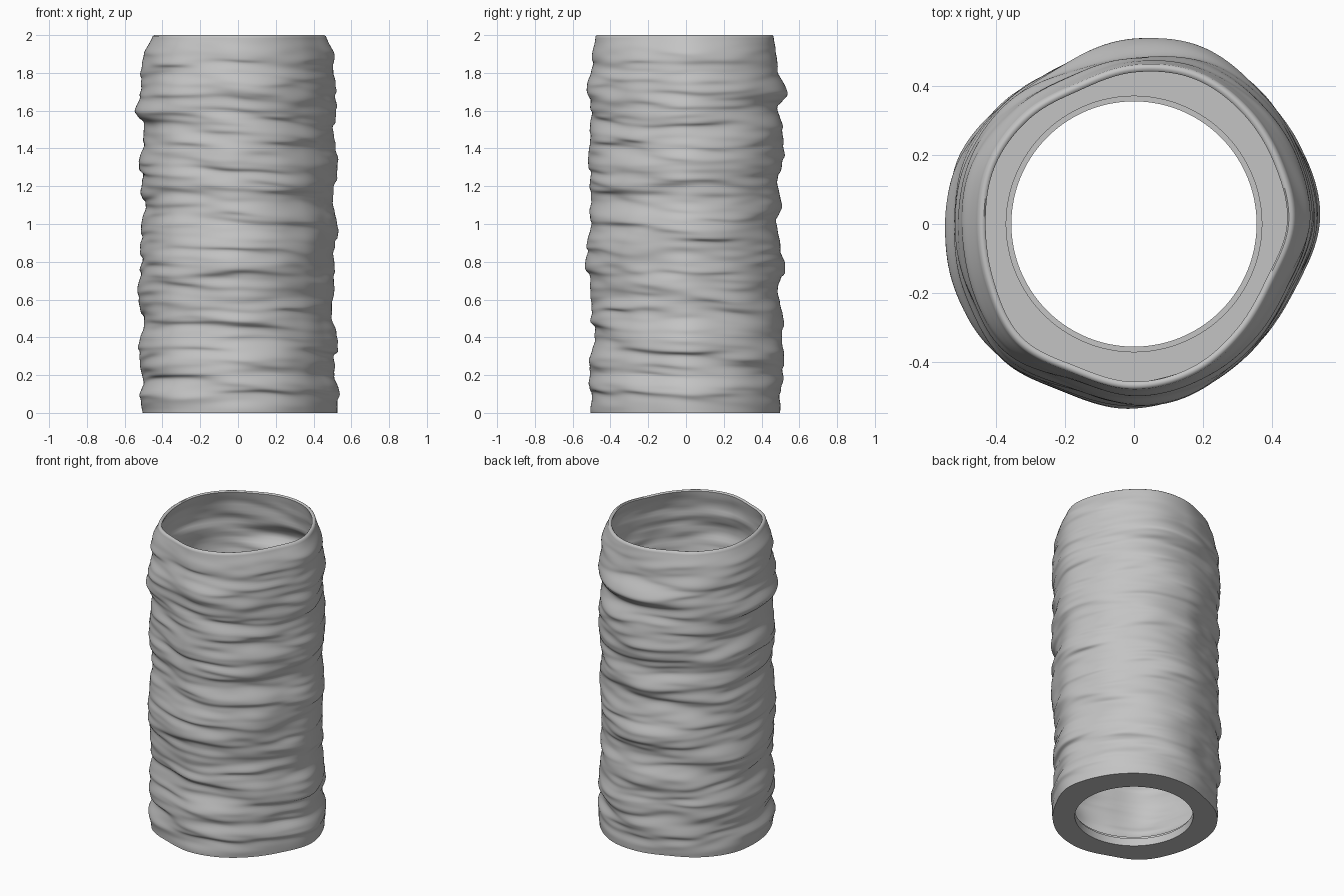
import bpy, bmesh, math
from mathutils import Vector, noise

cube = bpy.data.objects.get("Cube")
if cube:
    bpy.data.objects.remove(cube, do_unlink=True)

SIDES, ROWS, HEIGHT = 200, 210, 2.0
WALL, FLANGE_TOP, HOLE = 0.022, 0.07, 0.355
BASE_RADIUS = 0.45

# Bulge above the base radius, in thousandths, from bottom to top
LEFT = (75, 85, 60, 65, 70, 55, 55, 60, 50, 70, 75, 50, 70, 77, 65, 60, 70, 65, 65, 58, 13)
BACK = (45, 50, 55, 65, 50, 60, 45, 50, 65, 40, 35, 60, 35, 45, 65, 65, 40, 72, 40, 28, 10)
RIGHT = (55, 65, 50, 75, 70, 50, 80, 75, 65, 65, 60, 45, 60, 70, 55, 50, 90, 65, 60, 50, 0)
FRONT = (55, 58, 60, 52, 38, 50, 45, 62, 80, 70, 55, 50, 60, 55, 58, 58, 50, 72, 55, 42, 28)
PROFILES = (LEFT, BACK, RIGHT, FRONT)
# Uneven lobes around the circumference, in thousandths
LOBES = (0, 0, 8, 15, 0, -20, -5, 5, 0, 5, 18, -8, 0, -8, -25, -30)


def spline(values, t, cyclic=False):
    """Smooth curve through evenly spaced values."""
    n = len(values)
    i = math.floor(t)
    f = t - i
    if cyclic:
        a, b, c, d = (values[(i + k) % n] for k in (-1, 0, 1, 2))
    else:
        a, b, c, d = (values[min(max(i + k, 0), n - 1)] for k in (-1, 0, 1, 2))
    return b + f / 2 * (c - a + f * (2 * a - 5 * b + 4 * c - d + f * (3 * (b - c) + d - a)))


def wrinkle(angle, z):
    """Fine, nearly horizontal folds."""
    x, y = math.cos(angle), math.sin(angle)
    tilt = z + 0.03 * math.sin(angle + z)
    broad = noise.noise(Vector((x * 1.3, y * 1.3, tilt * 11)))
    fine = noise.noise(Vector((x * 2 + 7, y * 2, tilt * 25)))
    return 0.018 * broad + 0.009 * fine


def fade(z):
    return min(1, z / 0.1, (HEIGHT - z) / 0.15)


def radius(angle, z):
    """Outer radius of the wrinkled wall."""
    t = z / HEIGHT * (len(LEFT) - 1)
    turn = angle / (math.pi / 2)
    side = int(turn) % 4
    blend = (1 - math.cos((turn - int(turn)) * math.pi)) / 2
    bulge = spline(PROFILES[side], t) * (1 - blend)
    bulge += spline(PROFILES[(side + 1) % 4], t) * blend
    bulge += spline(LOBES, angle / math.tau * len(LOBES), True)
    return BASE_RADIUS + bulge / 1000 + wrinkle(angle, z) * fade(z)


def section(angle):
    """Closed radius and height loop of the tube at one angle."""
    loop = [(HOLE, 0)]
    # Outer skin, with folds sagging slightly
    top = HEIGHT - 0.006
    for i in range(ROWS + 1):
        z = top * i / ROWS
        sag = 0.9 * wrinkle(angle, z) * max(fade(z), 0)
        loop.append((radius(angle, z), max(z - sag, 0) if i else 0))
    # Rounded rim
    rim = radius(angle, HEIGHT)
    loop += [(rim - WALL * 0.3, HEIGHT), (rim - WALL * 0.7, HEIGHT)]
    # Inner skin
    for i in range(ROWS // 2 + 1):
        z = top + (FLANGE_TOP - top) * i / (ROWS // 2)
        loop.append((radius(angle, z) - WALL, z))
    # Mounting flange with a stepped hole
    loop += [(HOLE + 0.015, FLANGE_TOP), (HOLE + 0.015, FLANGE_TOP - 0.02),
             (HOLE, FLANGE_TOP - 0.02)]
    return loop


# Sweep the section around the axis
bm = bmesh.new()
columns = []
for s in range(SIDES):
    a = math.tau * s / SIDES
    columns.append([bm.verts.new((r * math.cos(a), r * math.sin(a), z)) for r, z in section(a)])
for s in range(SIDES):
    here, after = columns[s], columns[(s + 1) % SIDES]
    for i in range(len(here)):
        j = (i + 1) % len(here)
        bm.faces.new((here[i], after[i], after[j], here[j]))
bmesh.ops.recalc_face_normals(bm, faces=bm.faces)
mesh = bpy.data.meshes.new("wrinkled_shade")
bm.to_mesh(mesh)
bm.free()
shade = bpy.data.objects.new("wrinkled_shade", mesh)
bpy.context.collection.objects.link(shade)

# Plain grey material
grey = bpy.data.materials.new("light_grey")
grey.use_nodes = True
colour = (0.55, 0.55, 0.55, 1)
grey.diffuse_color = colour
grey.node_tree.nodes["Principled BSDF"].inputs["Base Color"].default_value = colour
mesh.materials.append(grey)

bpy.ops.object.select_all(action="DESELECT")
shade.select_set(True)
bpy.context.view_layer.objects.active = shade
bpy.ops.object.shade_smooth_by_angle(angle=math.radians(50))
